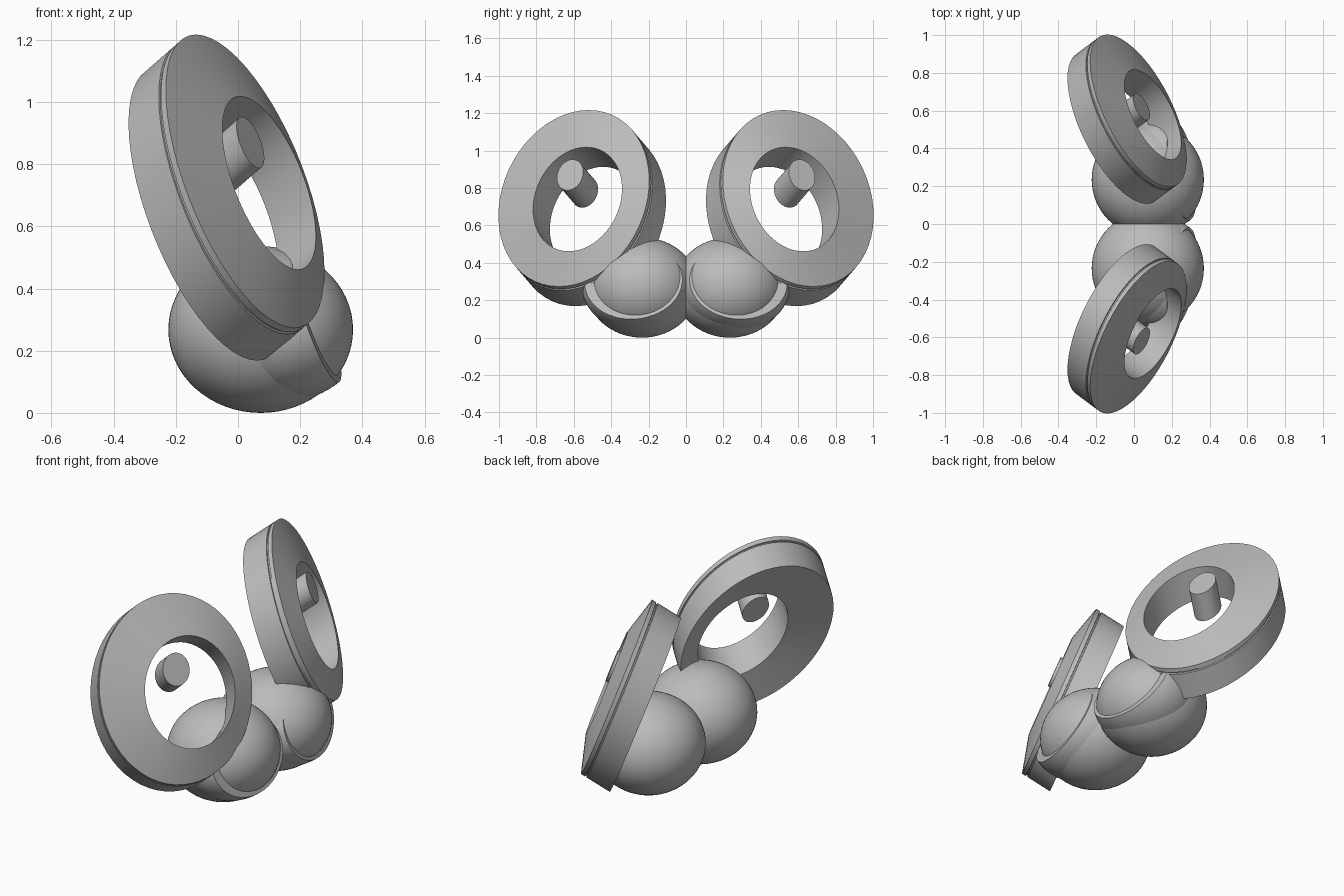
import bpy, bmesh, math
from mathutils import Vector, Matrix

cube = bpy.data.objects.get("Cube")
if cube:
    bpy.data.objects.remove(cube, do_unlink=True)

GREY = bpy.data.materials.new("plain_grey")
GREY.use_nodes = True
GREY.diffuse_color = (0.5, 0.5, 0.5, 1)
GREY.node_tree.nodes["Principled BSDF"].inputs["Base Color"].default_value = (0.5, 0.5, 0.5, 1)


def finish(bm, name, angle=30):
    """Turn the bmesh into a grey object mirrored across y = 0."""
    bmesh.ops.recalc_face_normals(bm, faces=bm.faces)
    mesh = bpy.data.meshes.new(name)
    bm.to_mesh(mesh)
    bm.free()
    mesh.materials.append(GREY)
    obj = bpy.data.objects.new(name, mesh)
    bpy.context.collection.objects.link(obj)
    mirror = obj.modifiers.new("mirror", "MIRROR")
    mirror.use_axis = (False, True, False)
    mirror.use_mirror_merge = False
    bpy.ops.object.select_all(action="DESELECT")
    obj.select_set(True)
    bpy.context.view_layer.objects.active = obj
    bpy.ops.object.shade_smooth_by_angle(angle=math.radians(angle))
    return obj


def ellipsoid(centre, radii):
    bm = bmesh.new()
    place = Matrix.Translation(centre) @ Matrix.Diagonal((*radii, 1))
    bmesh.ops.create_uvsphere(bm, u_segments=64, v_segments=32, radius=1, matrix=place)
    return bm


def cut(bm, point, normal):
    """Remove everything beyond the plane and close the opening."""
    geom = bm.verts[:] + bm.edges[:] + bm.faces[:]
    bmesh.ops.bisect_plane(bm, geom=geom, plane_co=point, plane_no=normal, clear_outer=True)
    bmesh.ops.holes_fill(bm, edges=[e for e in bm.edges if e.is_boundary], sides=0)


# Eyes: a ball, with a cut lid around its front
finish(ellipsoid((0.073, 0.235, 0.268), (0.297, 0.3, 0.268)), "eyeball")
lid = ellipsoid((0.14, 0.26, 0.27), (0.27, 0.295, 0.235))
cut(lid, Vector((0.22, 0.55, 0.28)), Vector((1, 0.15, 0.35)))
cut(lid, Vector((0, 0, 0)), Vector((0, -1, 0)))
finish(lid, "eyelid")

# Ears: oval rings facing outward, swept back at a slant
SEGMENTS = 56
FACING = Vector((0.835, 0.423, 0.352)).normalized()
UP = (Vector((0, 0, 1)) - FACING * FACING.z).normalized() * 0.504
SIDE = UP.cross(FACING).normalized() * 0.443
SWEEP = Vector((-0.12, -0.09, -0.105))
EAR = Vector((0.023, 0.6, 0.745))
HOLE = Vector((0.10, 0.58, 0.74))


def oval(bm, centre, scale):
    angles = [2 * math.pi * i / SEGMENTS for i in range(SEGMENTS)]
    return [bm.verts.new(centre + (UP * math.cos(a) + SIDE * math.sin(a)) * scale) for a in angles]


def bridge(bm, first, second):
    for i in range(SEGMENTS):
        j = (i + 1) % SEGMENTS
        bm.faces.new((first[i], first[j], second[j], second[i]))


# Closed loop of ovals: front rim, groove, back rim, back of hole, front of hole
ear = bmesh.new()
loops = [oval(ear, EAR + SWEEP * depth, scale)
         for depth, scale in ((0, 1), (0.13, 1), (0.14, 0.985), (0.18, 0.985), (0.19, 1), (1, 1))]
loops += [oval(ear, HOLE + SWEEP, 0.59), oval(ear, HOLE, 0.59)]
for k, loop in enumerate(loops):
    bridge(ear, loop, loops[(k + 1) % len(loops)])
finish(ear, "ear_ring", 25)

# Short peg inside each ear
peg = bmesh.new()
PEG = Vector((0.04, 0.62, 0.87))
front, back = oval(peg, PEG, 0.175), oval(peg, PEG + SWEEP * 0.88, 0.175)
bridge(peg, front, back)
peg.faces.new(front)
peg.faces.new(back)
finish(peg, "ear_peg")
